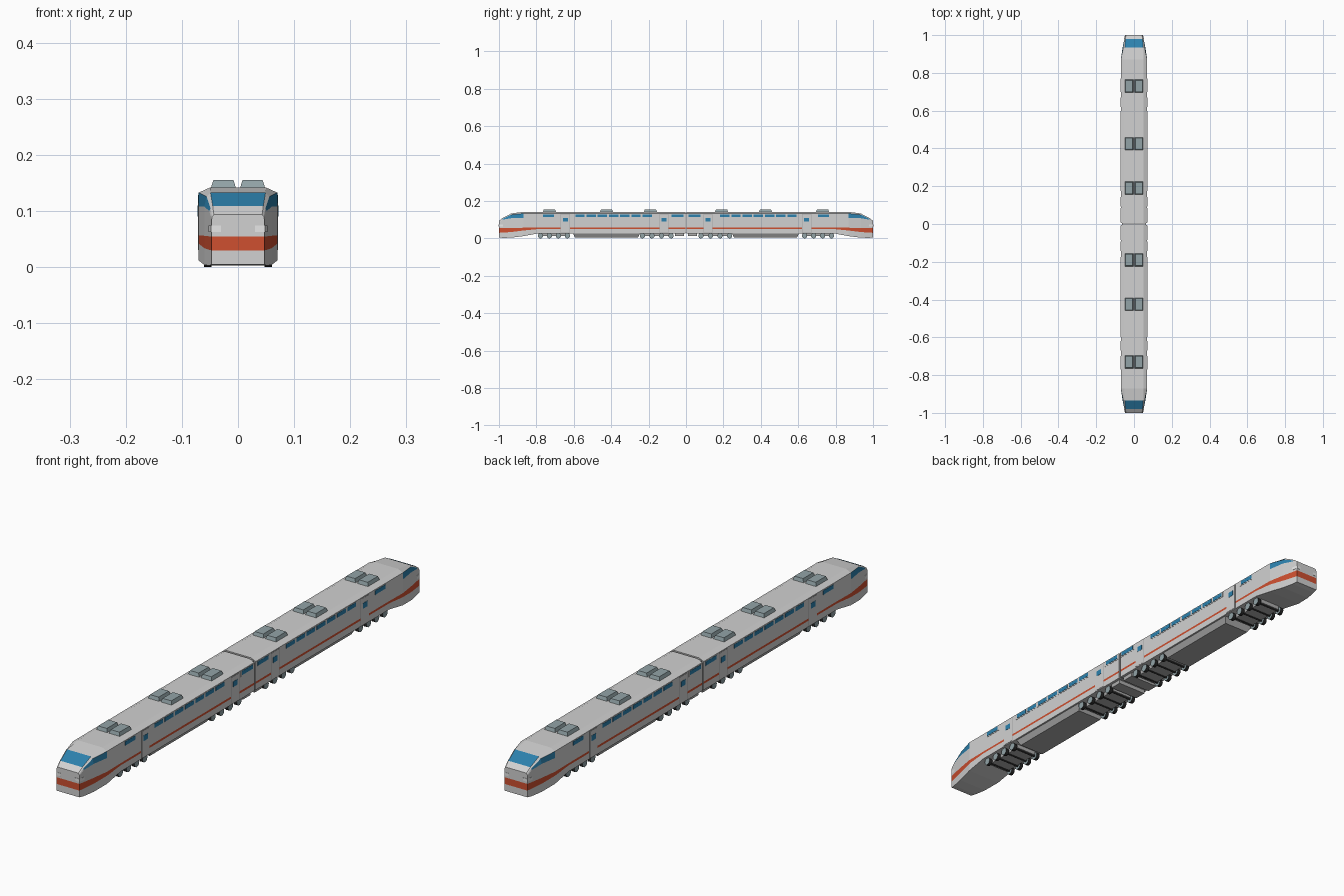
import bpy, bmesh, math
from mathutils import Matrix, Vector

if "Cube" in bpy.data.objects:
    bpy.data.objects.remove(bpy.data.objects["Cube"])


def mat(name, rgb):
    m = bpy.data.materials.new(name)
    m.diffuse_color = (*rgb, 1)
    m.use_nodes = True
    m.node_tree.nodes["Principled BSDF"].inputs["Base Color"].default_value = m.diffuse_color
    return m


GREY = mat("body_grey", (0.64, 0.64, 0.64))
ORANGE = mat("stripe_orange", (0.62, 0.08, 0.03))
BLUE = mat("glass_blue", (0.025, 0.22, 0.42))
TEAL = mat("equipment_teal_grey", (0.29, 0.37, 0.39))
MID = mat("underframe_grey", (0.42, 0.42, 0.42))
BLACK = mat("tread_black", (0.02, 0.02, 0.02))
LAMP = mat("lamp_white", (0.8, 0.8, 0.8))


def finish(bm, name, mats, mirror=(True, True)):
    bmesh.ops.recalc_face_normals(bm, faces=bm.faces)
    me = bpy.data.meshes.new(name)
    bm.to_mesh(me)
    bm.free()
    for m in mats:
        me.materials.append(m)
    ob = bpy.data.objects.new(name, me)
    bpy.context.collection.objects.link(ob)
    mod = ob.modifiers.new("mirror", "MIRROR")
    mod.use_axis = (mirror[0], mirror[1], False)
    mod.use_mirror_merge = False
    return ob


def add_box(bm, x, y, z, taper=0.0, taper_z=1):
    """Box from ranges; taper shrinks its upper (1) or lower (-1) face."""
    vs = bmesh.ops.create_cube(bm, size=1)["verts"]
    for v in vs:
        t = taper if v.co.z * taper_z > 0 else 0
        v.co = Vector(((x[0] + t) if v.co.x < 0 else (x[1] - t),
                       (y[0] + t) if v.co.y < 0 else (y[1] - t),
                       z[0] if v.co.z < 0 else z[1]))


def boxes(name, material, items, mirror=(True, True)):
    bm = bmesh.new()
    for it in items:
        add_box(bm, *it)
    return finish(bm, name, [material], mirror)


# Car body: lofted sections with the stripe and belt line as edge loops
# y, width, bottom, stripe low, stripe high, belt, shoulder w/z, roof w/z
sections = [
    (0.004, .070, .027, .050, .058, .108, .070, .133, .050, .142),
    (0.79, .070, .027, .050, .058, .108, .070, .133, .050, .142),
    (0.87, .070, .012, .042, .057, .108, .070, .133, .050, .142),
    (0.935, .060, .004, .034, .056, .108, .056, .126, .049, .133),
    (0.98, .051, .003, .031, .055, .100, .049, .105, .045, .109),
    (1.0, .047, .005, .030, .055, .085, .046, .090, .043, .094),
]
bm = bmesh.new()
rings = []
for y, w, zb, s0, s1, belt, ws, zs, wt, zt in sections:
    half = [(w, zb), (w, s0), (w, s1), (w, belt), (ws, zs), (wt, zt)]
    pts = half + [(-x, z) for x, z in reversed(half)]
    rings.append([bm.verts.new((x, y, z)) for x, z in pts])
for s in range(len(rings) - 1):
    a, b = rings[s], rings[s + 1]
    for i in range(12):
        j = (i + 1) % 12
        f = bm.faces.new((a[i], a[j], b[j], b[i]))
        if i in (1, 9):
            f.material_index = 1        # stripe
        elif (i in (3, 7) and s in (2, 3)) or (i == 5 and s == 3):
            f.material_index = 2        # cab side glass and windscreen
for r in (rings[0], rings[-1]):
    for i in range(5):
        f = bm.faces.new((r[i], r[i + 1], r[10 - i], r[11 - i]))
        f.material_index = 1 if i == 1 and r is rings[-1] else 0
finish(bm, "car_body", [GREY, ORANGE, BLUE], (False, True))

# Gangway between the cars
boxes("gangway", MID, [((-.064, .064), (-.006, .006), (.03, .136))], (False, False))

# Doors with frames and windows
doors = [(.095, .14), (.622, .668)]
boxes("door_frames", MID, [((.069, .0706), (a - .002, b + .002), (.029, .131)) for a, b in doors])
boxes("doors", GREY, [((.069, .0714), d, (.031, .129)) for d in doors])
boxes("door_windows", BLUE, [((.07, .0722), (a + .01, b - .01), (.09, .11)) for a, b in doors])

# Side windows
panes = [(.014, .078), (.705, .765)] + [(.182 + .06 * i, .232 + .06 * i) for i in range(7)]
boxes("window_frames", GREY, [((.069, .0708), r, (.110, .132))
                              for r in ((.008, .084), (.699, .771), (.176, .598))])
boxes("side_windows", BLUE, [((.07, .0716), p, (.114, .129)) for p in panes])

# Roof equipment
boxes("roof_units", TEAL, [((.003, .049), (c - .035, c + .035), (.139, .155), .005)
                           for c in (.19, .425, .73)])

# Underfloor equipment box and end valance
boxes("underfloor_box", MID, [((-.064, .064), (.245, .605), (.005, .028), .012, -1)], (False, True))
boxes("end_valance", MID, [((-.06, .06), (.012, .058), (.012, .028))], (False, True))

# Bogies: frames, axles and wheels
bogies = [(.08, .131, .182, .233), (.634, .682, .73, .778)]
boxes("bogie_frames", MID, [((-.042, .042), (b[0] - .01, b[3] + .01), (.012, .028))
                            for b in bogies], (False, True))
bm = bmesh.new()
for y in bogies[0] + bogies[1]:
    for x, r, depth, m in ((.054, .0142, .014, 0), (.025, .005, .055, 1)):
        vs = bmesh.ops.create_cone(
            bm, cap_ends=True, segments=14, radius1=r, radius2=r, depth=depth,
            matrix=Matrix.Translation((x, y, .0142)) @ Matrix.Rotation(math.pi / 2, 4, 'Y'))["verts"]
        for f in {f for v in vs for f in v.link_faces}:
            f.material_index = 0 if m == 0 and abs(f.normal.x) > .5 or len(f.verts) > 4 else 1
finish(bm, "wheels", [TEAL, BLACK])

# Headlamps wrapping the nose corner
boxes("lamp_surrounds", MID, [((.028, .047), (.995, 1.0), (.061, .076))])
boxes("headlamps", LAMP, [((.030, .046), (.995, 1.0012), (.063, .074))])
bm = bmesh.new()
add_box(bm, (-.003, .001), (-.012, .008), (.063, .074))
ang = math.atan2(.051 - .047, .02)
bmesh.ops.transform(bm, verts=bm.verts, matrix=Matrix.Translation((.049, .99, 0))
                    @ Matrix.Rotation(ang, 4, 'Z'))
finish(bm, "corner_lamps", [LAMP])
